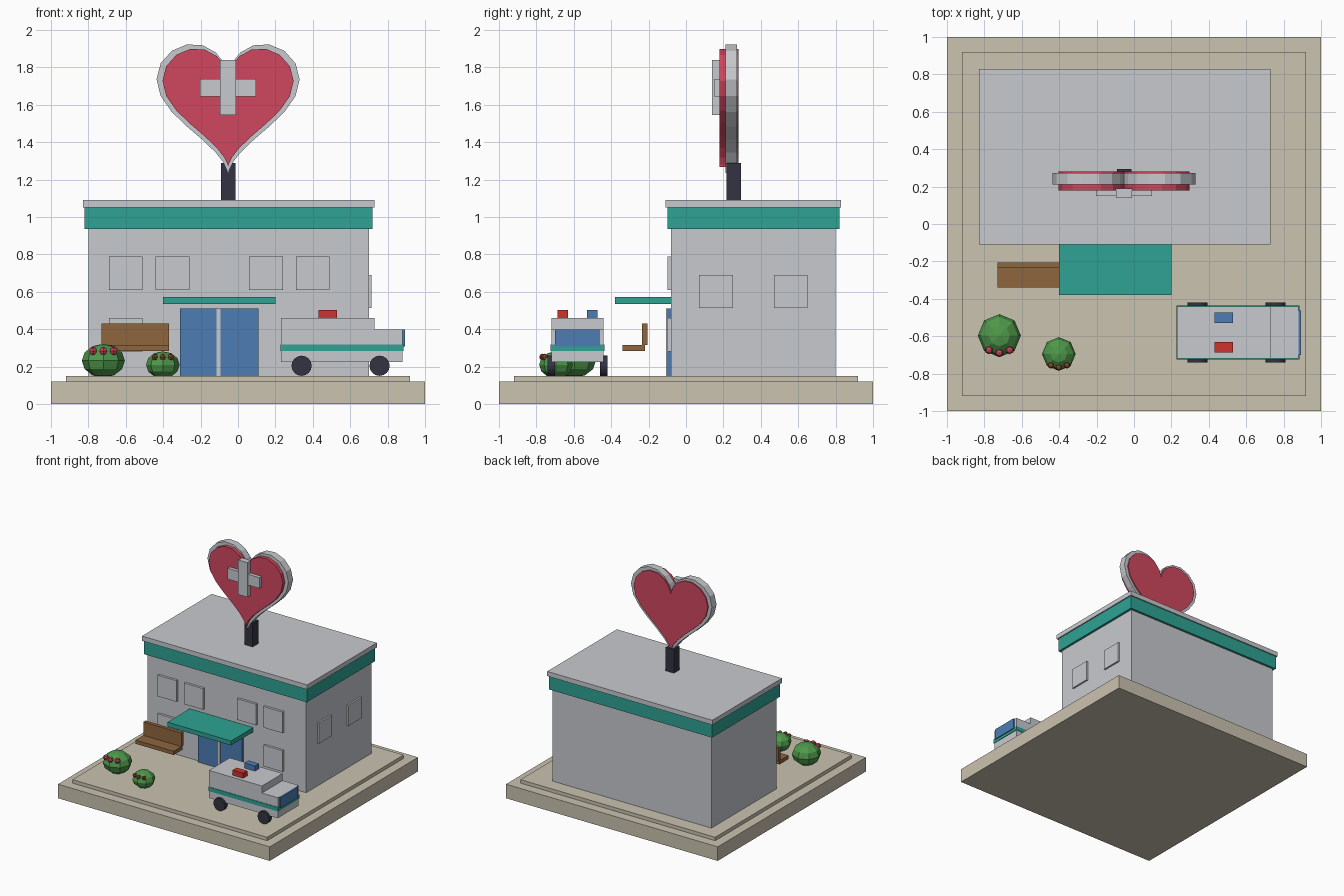
import bpy, bmesh
from math import sin, cos, pi

if "Cube" in bpy.data.objects:
    bpy.data.objects.remove(bpy.data.objects["Cube"], do_unlink=True)


def srgb(r, g, b):
    return tuple((c / 255 / 12.92) if c < 11 else ((c / 255 + 0.055) / 1.055) ** 2.4 for c in (r, g, b)) + (1,)


def material(name, r, g, b):
    m = bpy.data.materials.new(name)
    m.use_nodes = True
    m.diffuse_color = srgb(r, g, b)
    m.node_tree.nodes["Principled BSDF"].inputs["Base Color"].default_value = m.diffuse_color
    return m


GREY = material("pale grey", 200, 202, 207)
TAN = material("sand", 203, 195, 176)
TEAL = material("teal", 46, 163, 148)
BLUE = material("blue", 77, 125, 180)
BROWN = material("wood brown", 142, 102, 62)
DARK = material("charcoal", 52, 52, 66)
CRIMSON = material("crimson", 208, 70, 94)
RED = material("signal red", 207, 50, 46)
GREEN = material("leaf green", 78, 152, 74)
RUST = material("rust", 145, 75, 50)


def finish(name, bm, mat):
    bmesh.ops.recalc_face_normals(bm, faces=bm.faces)
    mesh = bpy.data.meshes.new(name)
    bm.to_mesh(mesh)
    bm.free()
    mesh.materials.append(mat)
    ob = bpy.data.objects.new(name, mesh)
    bpy.context.collection.objects.link(ob)
    return ob


def box(name, mat, x, y, z):
    """Box from (min, max) pairs on each axis."""
    bm = bmesh.new()
    bmesh.ops.create_cube(bm, size=1)
    for v in bm.verts:
        v.co = [(a + b) / 2 + c * (b - a) for c, (a, b) in zip(v.co, (x, y, z))]
    return finish(name, bm, mat)


def ball(name, mat, centre, radius, height, segments=8, rings=6):
    bm = bmesh.new()
    bmesh.ops.create_uvsphere(bm, u_segments=segments, v_segments=rings, radius=1)
    ob = finish(name, bm, mat)
    ob.location = centre
    ob.scale = (radius, radius, height)
    return ob


def prism(name, mat, outline, y0, y1):
    """Extrude an (x, z) outline along y."""
    bm = bmesh.new()
    face = bm.faces.new([bm.verts.new((x, y0, z)) for x, z in outline])
    ext = bmesh.ops.extrude_face_region(bm, geom=[face])
    for v in ext["geom"]:
        if isinstance(v, bmesh.types.BMVert):
            v.co.y = y1
    return finish(name, bm, mat)


def circle(cx, cz, r, n):
    return [(cx + r * cos(2 * pi * i / n), cz + r * sin(2 * pi * i / n)) for i in range(n)]


def heart(cx, cz, s, n=32):
    ts = [2 * pi * i / n for i in range(n)]
    return [(cx + s * 16 * sin(t) ** 3,
             cz + s * (13 * cos(t) - 5 * cos(2 * t) - 2 * cos(3 * t) - cos(4 * t))) for t in ts]


# Ground
box("ground_slab", TAN, (-1, 1), (-1, 1), (0, 0.12))
box("ground_step", TAN, (-0.92, 0.92), (-0.92, 0.92), (0.12, 0.15))

# Building
box("walls", GREY, (-0.8, 0.7), (-0.08, 0.8), (0.15, 1.05))
box("fascia_band", TEAL, (-0.82, 0.72), (-0.1, 0.82), (0.935, 1.05))
box("roof", GREY, (-0.83, 0.73), (-0.11, 0.83), (1.05, 1.09))

# Windows
front = [(x, 0.7) for x in (-0.6, -0.35, 0.15, 0.4)] + [(-0.6, 0.37), (0.4, 0.37)]
for i, (x, z) in enumerate(front):
    box(f"front_window_{i}", GREY, (x - 0.09, x + 0.09), (-0.1, -0.08), (z - 0.09, z + 0.09))
for i, y in enumerate((0.16, 0.56)):
    box(f"side_window_{i}", GREY, (0.7, 0.715), (y - 0.09, y + 0.09), (0.515, 0.69))

# Entrance
box("doors", BLUE, (-0.31, 0.11), (-0.1, -0.08), (0.15, 0.51))
box("door_divider", GREY, (-0.115, -0.093), (-0.107, -0.08), (0.15, 0.51))
box("canopy", TEAL, (-0.4, 0.2), (-0.38, -0.08), (0.535, 0.573))

# Bench
box("bench_seat", BROWN, (-0.73, -0.37), (-0.34, -0.22), (0.285, 0.317))
box("bench_back", BROWN, (-0.73, -0.37), (-0.235, -0.205), (0.315, 0.432))

# Bushes with berries along the front
for i, (x, y, z, r, h, mat, br) in enumerate((
        (-0.72, -0.597, 0.232, 0.115, 0.09, CRIMSON, 0.023),
        (-0.402, -0.695, 0.21, 0.09, 0.072, RUST, 0.018))):
    ball(f"bush_{i}", GREEN, (x, y, z), r, h)
    for k in (-1, 0, 1):
        spot = (x + k * r * 0.48, y - r * (0.8 - 0.13 * abs(k)), z + h * 0.58)
        ball(f"bush_{i}_berry_{k + 1}", mat, spot, br, br, 6, 4)

# Ambulance
box("van_body", GREY, (0.23, 0.73), (-0.72, -0.44), (0.225, 0.46))
box("van_cab", GREY, (0.73, 0.88), (-0.72, -0.44), (0.225, 0.4))
box("van_stripe", TEAL, (0.228, 0.885), (-0.724, -0.436), (0.285, 0.32))
box("van_windshield", BLUE, (0.88, 0.893), (-0.7, -0.463), (0.308, 0.4))
for name, mat, y in (("red_beacon", RED, -0.66), ("blue_beacon", BLUE, -0.5)):
    box(name, mat, (0.43, 0.53), (y - 0.028, y + 0.028), (0.46, 0.503))
for end, x in (("rear", 0.34), ("front", 0.757)):
    for side, y in (("right", -0.74), ("left", -0.46)):
        prism(f"{end}_{side}_wheel", DARK, circle(x, 0.205, 0.054, 16), y, y + 0.04)

# Heart sign on a post
box("sign_post", DARK, (-0.092, -0.014), (0.217, 0.295), (1.09, 1.29))
prism("heart_rim", GREY, heart(-0.053, 1.641, 0.0239), 0.21, 0.272)
prism("heart_face", CRIMSON, heart(-0.053, 1.641, 0.0219), 0.18, 0.282)
box("cross_upright", GREY, (-0.096, -0.01), (0.14, 0.19), (1.545, 1.84))
box("cross_bar", GREY, (-0.203, 0.097), (0.15, 0.19), (1.645, 1.737))
